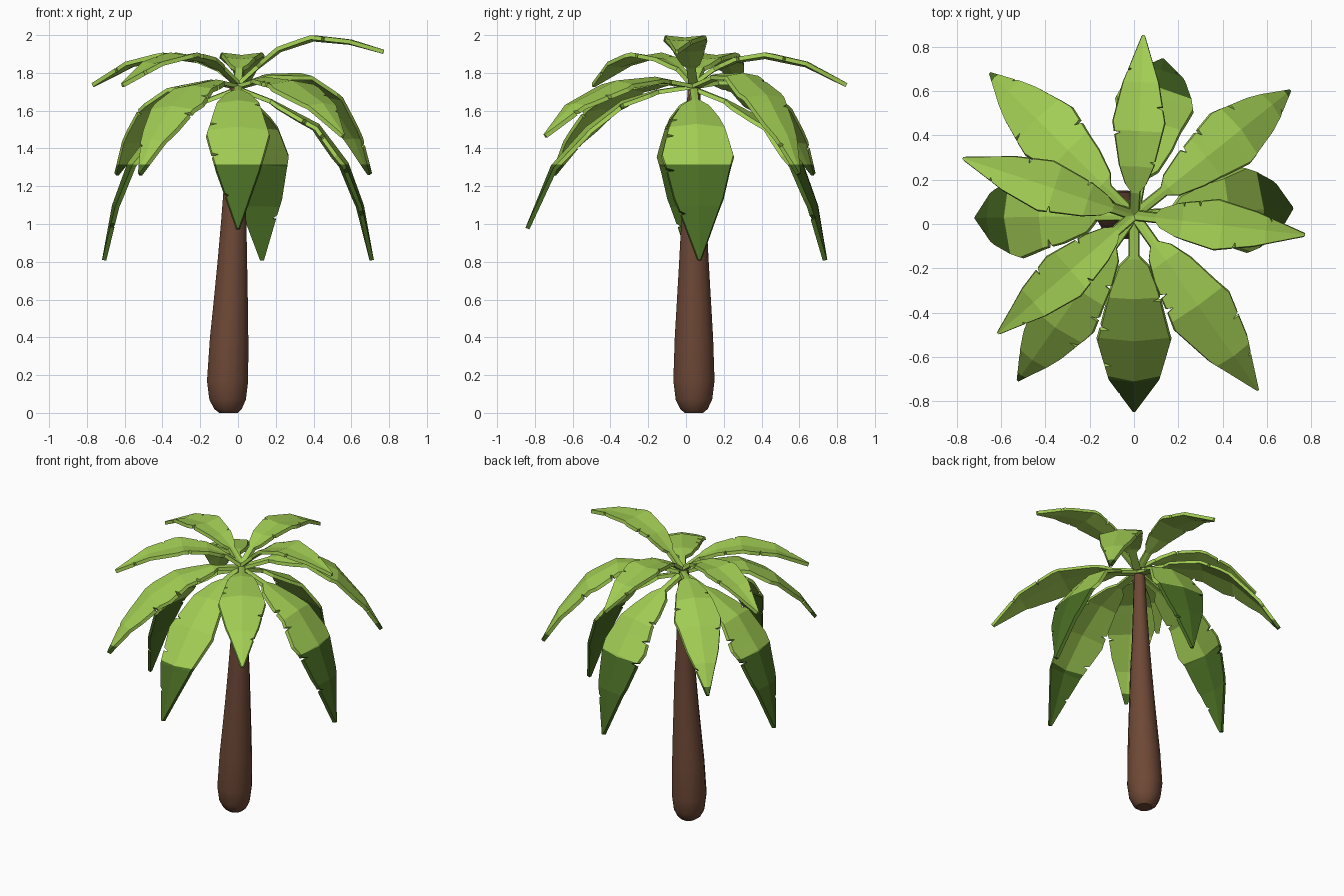
import bpy, bmesh, math, random
from mathutils import Vector

if "Cube" in bpy.data.objects:
    bpy.data.objects.remove(bpy.data.objects["Cube"])

random.seed(4)


def material(name, rgb):
    m = bpy.data.materials.new(name)
    m.diffuse_color = (*rgb, 1)
    m.use_nodes = True
    m.node_tree.nodes["Principled BSDF"].inputs["Base Color"].default_value = m.diffuse_color
    return m


LIGHT = material("light_green", (0.36, 0.61, 0.088))
DARK = material("dark_green", (0.066, 0.15, 0.017))
BROWN = material("bark_brown", (0.155, 0.065, 0.037))

CROWN = Vector((0, 0.04, 0))
DARK_BELOW = 1.315


def finish(bm, name, mats):
    bmesh.ops.recalc_face_normals(bm, faces=bm.faces)
    me = bpy.data.meshes.new(name)
    bm.to_mesh(me)
    bm.free()
    for m in mats:
        me.materials.append(m)
    ob = bpy.data.objects.new(name, me)
    bpy.context.collection.objects.link(ob)
    return ob


def loft(bm, rings):
    """Skin a list of closed rings and cap both ends."""
    vs = [[bm.verts.new(p) for p in r] for r in rings]
    n = len(vs[0])
    for a, b in zip(vs, vs[1:]):
        for i in range(n):
            j = (i + 1) % n
            bm.faces.new((a[i], a[j], b[j], b[i]))
    bm.faces.new(vs[0][::-1])
    bm.faces.new(vs[-1])


def lerp_table(table, t):
    for (t0, v0), (t1, v1) in zip(table, table[1:]):
        if t <= t1:
            return v0 + (v1 - v0) * (t - t0) / (t1 - t0)
    return table[-1][1]


# Trunk: rounded foot, tapering and leaning slightly (z, centre x, radius)
trunk_rings = [(0, -0.05, 0.05), (0.02, -0.053, 0.075), (0.07, -0.055, 0.1), (0.17, -0.055, 0.113),
               (0.4, -0.047, 0.105), (0.6, -0.038, 0.093), (0.8, -0.03, 0.081), (1.0, -0.023, 0.07),
               (1.2, -0.02, 0.057), (1.45, -0.014, 0.045), (1.74, -0.01, 0.034)]
bm = bmesh.new()
loft(bm, [[(cx + r * math.cos(a), 0.042 + r * math.sin(a), z)
           for a in (math.tau * (i + 0.5) / 12 for i in range(12))] for z, cx, r in trunk_rings])
for f in bm.faces:
    f.smooth = len(f.verts) == 4
finish(bm, "trunk", [BROWN])

# Half width of a leaf along its length: stalk, shoulder, belly, point
WIDTH = [(0, 0.02), (0.15, 0.02), (0.19, 0.065), (0.29, 0.108), (0.52, 0.165), (0.73, 0.112), (1, 0.005)]
THICK = 0.022
FLARE = 0.005


def leaf(name, azimuth, profile, scale, droop):
    pts = [Vector(p) for p in profile]
    seg = [(b - a).length for a, b in zip(pts, pts[1:])]
    total = sum(seg)
    knots = [sum(seg[:i]) / total for i in range(len(pts))]
    dist = list(zip(knots, [p.x for p in pts]))
    high = list(zip(knots, [p.y for p in pts]))
    # small tears on random sides of the edge
    tears = [(c + random.uniform(-0.03, 0.03), random.choice((-1, 1))) for c in (0.33, 0.45, 0.62, 0.83)]
    stations = {round(t, 4): 0 for t in knots + [w[0] for w in WIDTH]}
    for t, side in tears:
        for dt, s in ((-0.013, 0), (0, side), (0.004, 0)):
            stations[round(t + dt, 4)] = s
    a = math.radians(azimuth)
    out, across, up = Vector((math.cos(a), math.sin(a), 0)), Vector((-math.sin(a), math.cos(a), 0)), Vector((0, 0, 1))
    rings = []
    for t in sorted(stations):
        lo, hi = max(t - 0.04, 0), min(t + 0.04, 1)
        dx = lerp_table(dist, hi) - lerp_table(dist, lo)
        dz = lerp_table(high, hi) - lerp_table(high, lo)
        n = (up * dx - out * dz).normalized()
        mid = CROWN + out * lerp_table(dist, t) + up * lerp_table(high, t)
        w = lerp_table(WIDTH, t)
        w = w * scale if w > 0.021 else w
        wl, wr = (w * (0.75 if stations[t] == s else 1) for s in (1, -1))
        top = [mid + across * wl - n * droop * wl, mid, mid - across * wr - n * droop * wr]
        # underside flares out a little past the upper edge
        under = [p - n * THICK + across * k * FLARE for p, k in zip(top, (1, 0, -1))]
        rings.append(top + under[::-1])
    bm = bmesh.new()
    loft(bm, rings)
    # lower tips are dark green
    bmesh.ops.bisect_plane(bm, geom=bm.verts[:] + bm.edges[:] + bm.faces[:], dist=1e-5,
                           plane_co=(0, 0, DARK_BELOW), plane_no=(0, 0, 1))
    for f in bm.faces:
        f.material_index = int(f.calc_center_median().z < DARK_BELOW)
    finish(bm, name, [LIGHT, DARK])


# Midrib side profiles (distance from crown, height)
UPPER = [(0, 1.75), (0.1, 1.825), (0.22, 1.873), (0.38, 1.895), (0.6, 1.85), (0.815, 1.745)]
TOP = [(0, 1.75), (0.1, 1.84), (0.22, 1.93), (0.4, 1.988), (0.6, 1.97), (0.778, 1.922)]
MIDDLE = [(0, 1.74), (0.2, 1.765), (0.42, 1.735), (0.62, 1.625), (0.8, 1.445), (0.915, 1.27)]
RAISED = [(0, 1.74), (0.2, 1.795), (0.42, 1.8), (0.62, 1.685), (0.8, 1.465), (0.905, 1.27)]
WIDE = [(0, 1.74), (0.25, 1.78), (0.5, 1.76), (0.78, 1.64), (0.97, 1.475)]
FRONT = [(0, 1.74), (0.2, 1.71), (0.38, 1.655), (0.57, 1.515), (0.755, 1.31), (0.89, 0.98)]
LOW = [(0, 1.73), (0.18, 1.66), (0.43, 1.53), (0.585, 1.325), (0.667, 1.1), (0.72, 0.81)]

# Leaves around the crown: azimuth, profile, width scale, ridge droop
for i, spec in enumerate([
        (87, UPPER, 0.70, -0.12), (221, UPPER, 0.70, -0.12), (161.6, UPPER, 0.70, -0.12), (-6.6, TOP, 0.68, -0.1),
        (38.6, RAISED, 0.85, 0.15), (135.4, MIDDLE, 0.9, 0.15), (234.9, MIDDLE, 0.92, 0.15),
        (-54.7, WIDE, 0.9, 0.15), (-90, FRONT, 1.0, 0.15),
        (2.5, LOW, 1.14, 0.15), (79.5, LOW, 1.06, 0.15), (181, LOW, 1.1, 0.15)]):
    leaf(f"leaf_{i + 1}", *spec)
